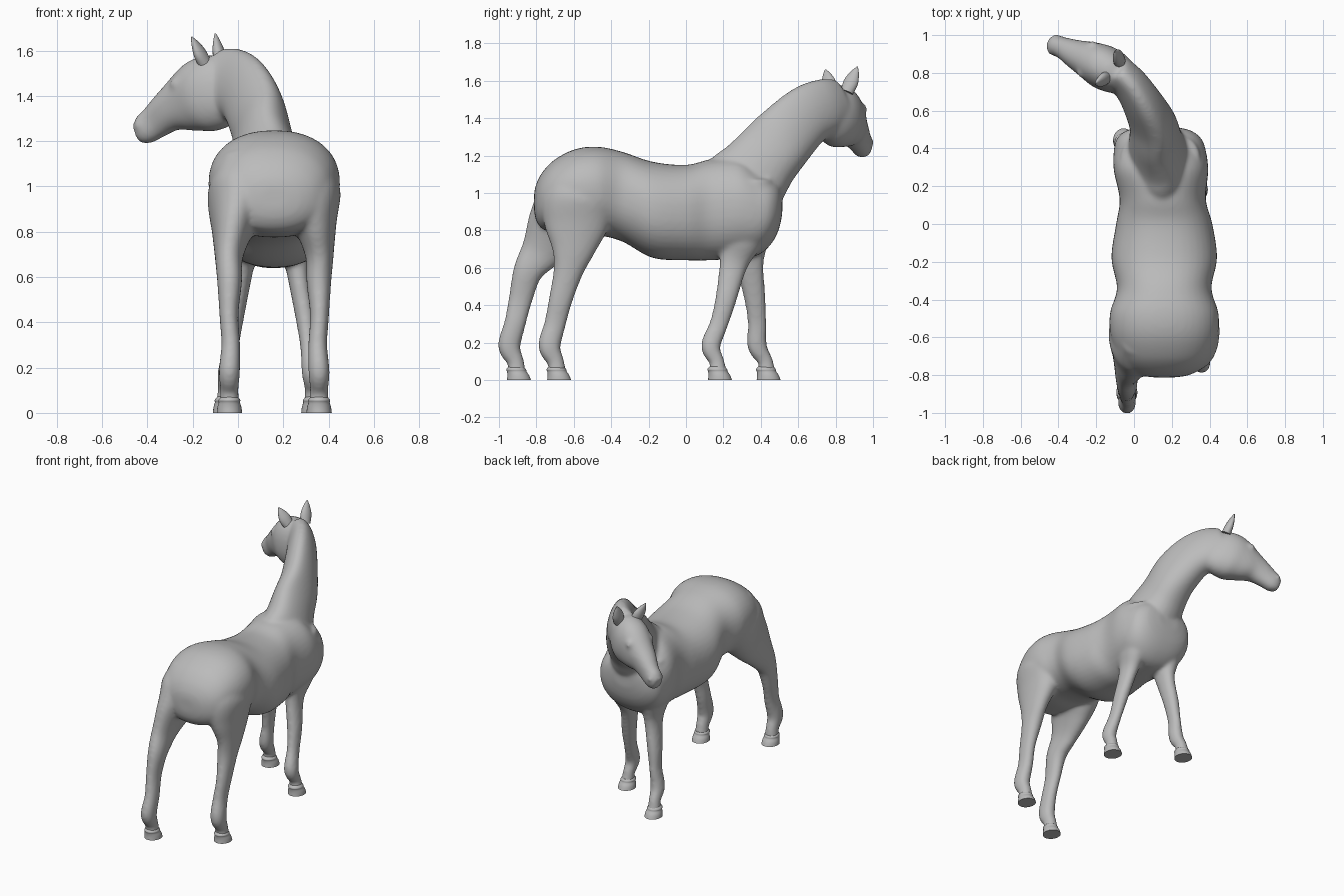
import bpy, bmesh, math
from mathutils import Vector

cube = bpy.data.objects.get("Cube")
if cube:
    bpy.data.objects.remove(cube, do_unlink=True)

UP, AHEAD = Vector((0, 0, 1)), Vector((0, 1, 0))

coat = bpy.data.materials.new("plain_grey")
coat.use_nodes = True
grey = (0.5, 0.5, 0.5, 1)
coat.diffuse_color = grey
coat.node_tree.nodes["Principled BSDF"].inputs["Base Color"].default_value = grey


def spline(rows, steps=5):
    """Catmull-Rom interpolation through rows of numbers."""
    out = []
    for i in range(len(rows) - 1):
        a, b, c, d = (rows[max(0, min(len(rows) - 1, i + k))] for k in (-1, 0, 1, 2))
        for s in range(steps):
            t = s / steps
            out.append([q + t * (r - p) / 2 + t * t * (2 * p - 5 * q + 4 * r - e) / 2
                        + t ** 3 * (3 * q - p - 3 * r + e) / 2
                        for p, q, r, e in zip(a, b, c, d)])
    return out + [list(rows[-1])]


def loft(bm, rows, ref, power=2.0, sides=28, steps=5, taper=0.0, axis=None):
    """Tube through rows of x, y, z, half width, half height.
    taper narrows the top; axis keeps every section facing one way."""
    rows = spline(rows, steps)
    pts = [Vector(r[:3]) for r in rows]
    rings = []
    for i, (p, r) in enumerate(zip(pts, rows)):
        tan = axis or (pts[min(i + 1, len(pts) - 1)] - pts[max(i - 1, 0)]).normalized()
        side = tan.cross(ref).normalized()
        up = side.cross(tan)
        ring = []
        for k in range(sides):
            a = math.tau * k / sides
            c, s = math.cos(a), math.sin(a)
            c = math.copysign(abs(c) ** (2 / power), c) * (1 - taper * s)
            s = math.copysign(abs(s) ** (2 / power), s)
            ring.append(bm.verts.new(p + side * c * r[3] + up * s * r[4]))
        rings.append(ring)
    for lo, hi in zip(rings, rings[1:]):
        for k in range(sides):
            n = (k + 1) % sides
            bm.faces.new((lo[k], lo[n], hi[n], hi[k]))
    bm.faces.new(rings[0][::-1])
    bm.faces.new(rings[-1])


def finish(bm, name, angle=50):
    bmesh.ops.recalc_face_normals(bm, faces=bm.faces)
    mesh = bpy.data.meshes.new(name)
    bm.to_mesh(mesh)
    bm.free()
    mesh.materials.append(coat)
    ob = bpy.data.objects.new(name, mesh)
    bpy.context.collection.objects.link(ob)
    bpy.ops.object.select_all(action='DESELECT')
    ob.select_set(True)
    bpy.context.view_layer.objects.active = ob
    bpy.ops.object.shade_smooth_by_angle(angle=math.radians(angle))
    return ob


def ball(bm, centre, radius):
    new = bmesh.ops.create_uvsphere(bm, u_segments=16, v_segments=10, radius=radius)
    bmesh.ops.translate(bm, verts=new["verts"], vec=centre)


body = bmesh.new()

# Trunk: y, centre z, half width, half height
trunk = [(-.812, .95, .06, .05), (-.8, .95, .13, .1), (-.765, .96, .2, .155), (-.7, .985, .25, .195),
         (-.59, 1.005, .285, .23), (-.47, 1.01, .287, .237), (-.34, .98, .25, .24),
         (-.18, .91, .28, .257), (0, .895, .255, .255), (.13, .91, .228, .27),
         (.28, .92, .25, .27), (.38, .9, .245, .235), (.45, .91, .225, .19),
         (.495, .93, .17, .13), (.515, .95, .08, .06)]
loft(body, [(.16 - .06 * max(0, y), y, z, w, h) for y, z, w, h in trunk],
     UP, 2.25, 40, axis=AHEAD)

# Neck, swinging aside toward the poll
loft(body, [(.15, .08, .94, .17, .19), (.15, .2, .98, .17, .205), (.14, .32, 1.06, .16, .215),
            (.12, .42, 1.18, .135, .19), (.1, .525, 1.3, .118, .178), (.045, .64, 1.41, .102, .165),
            (-.02, .74, 1.455, .092, .157), (-.09, .81, 1.47, .085, .135)], UP, 2.1, taper=.25)

# Head: deep jaw narrowing to the muzzle
loft(body, [(-.03, .77, 1.44, .08, .14), (-.09, .795, 1.42, .108, .165), (-.16, .83, 1.4, .118, .165),
            (-.23, .865, 1.37, .102, .135), (-.3, .895, 1.335, .08, .097),
            (-.365, .927, 1.285, .06, .077), (-.415, .946, 1.25, .053, .067),
            (-.45, .957, 1.235, .034, .042)], UP, 2.2)

# Brows and nostril rims
nose = Vector((-.94, .34, 0))
across = Vector((.34, .94, 0))
for s in (-1, 1):
    ball(body, Vector((-.245, .87, 1.45)) + across * s * .072, .032)
    ball(body, Vector((-.425, .95, 1.27)) + across * s * .034, .024)

# Legs: x, y, z, half width, half depth; standing pose of the +x side
hind = [(.3, -.54, 1.1, .11, .16), (.315, -.575, .95, .14, .2), (.345, -.59, .81, .09, .168),
        (.36, -.605, .69, .062, .115), (.357, -.63, .58, .055, .08), (.36, -.67, .43, .042, .064),
        (.352, -.7, .3, .042, .058), (.358, -.73, .18, .047, .06), (.358, -.697, .1, .04, .045),
        (.358, -.69, .04, .045, .05)]
fore = [(.25, .32, 1.06, .1, .14), (.265, .33, .9, .115, .15), (.265, .295, .75, .08, .115),
        (.265, .255, .62, .05, .076), (.295, .213, .43, .043, .057), (.31, .176, .3, .036, .05),
        (.325, .132, .18, .044, .052), (.332, .165, .1, .037, .04), (.335, .17, .04, .045, .05)]


def posed(rows, left, axis, shift, top, span):
    """Mirror a leg across an axis and swing its lower end along y."""
    if not left:
        return rows
    return [(2 * axis - x, y + shift * max(0, min(1, (top - z) / span)), z, w, h)
            for x, y, z, w, h in rows]


legs = {}
for side in (False, True):
    tag = "far" if side else "near"
    legs["hind_hoof_" + tag] = posed(hind, side, .16, -.215, 1, .4)
    legs["fore_hoof_" + tag] = posed(fore, side, .14, .26, .85, .7)
for rows in legs.values():
    loft(body, rows, AHEAD, 2.1)

# Buttocks rounding the thighs into the rump
for s in (-1, 1):
    ball(body, Vector((.16 + s * .14, -.64, .93)), .135)

horse = finish(body, "body", 180)
fuse = horse.modifiers.new("fuse", 'REMESH')
fuse.mode = 'VOXEL'
fuse.voxel_size = .011
fuse.use_smooth_shade = True
soften = horse.modifiers.new("soften", 'SMOOTH')
soften.factor = .5
soften.iterations = 12

# Hooves with a coronet ridge and flat soles
for name, rows in legs.items():
    x, y = rows[-1][:2]
    bm = bmesh.new()
    loft(bm, [(x, y + .012, 0, .056, .064), (x, y + .008, .025, .053, .058),
              (x, y, .046, .047, .052), (x, y - .003, .057, .048, .053),
              (x, y - .004, .072, .036, .04)], AHEAD, 2, 28, 3, axis=UP)
    finish(bm, name)

# Ears: flattened, pointed leaves
for name, base, tip in (("ear_near", (-.075, .86, 1.54), (-.1, .917, 1.675)),
                        ("ear_far", (-.145, .775, 1.54), (-.205, .745, 1.66))):
    a, b = Vector(base), Vector(tip)
    bm = bmesh.new()
    loft(bm, [(*a.lerp(b, t), w, h) for t, w, h in
              ((0, .036, .03), (.4, .04, .026), (.75, .024, .015), (1, .003, .003))],
         nose, 2, 16)
    finish(bm, name)
